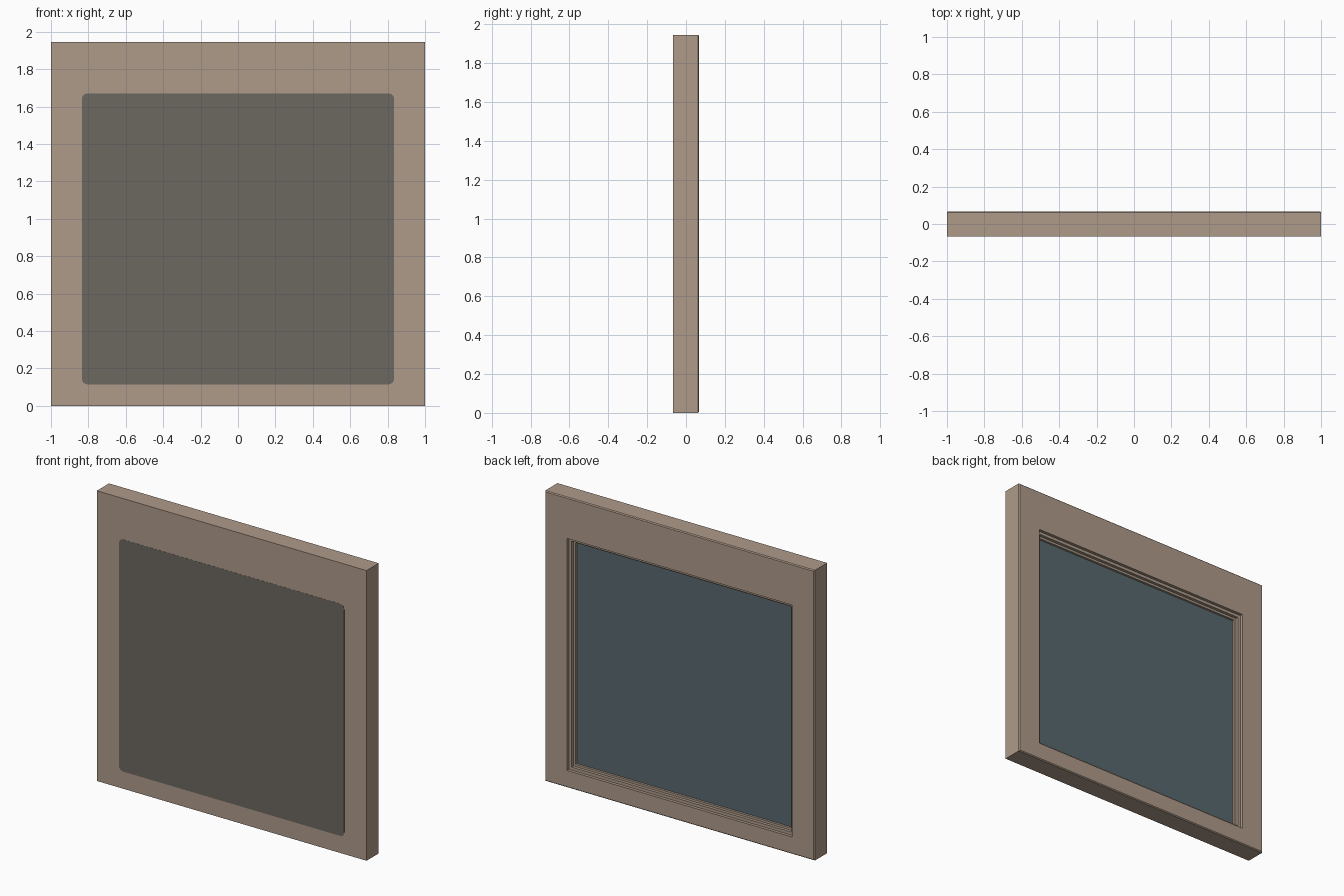
import bpy, bmesh, math

cube = bpy.data.objects.get("Cube")
if cube:
    bpy.data.objects.remove(cube, do_unlink=True)


def material(name, srgb):
    lin = [((c / 255 + 0.055) / 1.055) ** 2.4 for c in srgb] + [1.0]
    m = bpy.data.materials.new(name)
    m.use_nodes = True
    m.diffuse_color = lin
    bsdf = m.node_tree.nodes["Principled BSDF"]
    bsdf.inputs["Base Color"].default_value = lin
    bsdf.inputs["Roughness"].default_value = 0.7
    return m


tan = material("warm tan", (175, 155, 138))
grey = material("dark warm grey", (108, 104, 97))
blue = material("slate blue glass", (88, 104, 111))

H, D = 1.945, 0.068                  # frame height, half depth
OX, Z0, Z1 = 0.835, 0.115, 1.67      # opening half width, bottom, top


def rect(hw, z0, z1, y, r=0.0, steps=6):
    """Closed rectangle in the xz plane, with optional rounded corners."""
    if r == 0:
        return [(-hw, y, z0), (hw, y, z0), (hw, y, z1), (-hw, y, z1)]
    pts = []
    corners = [(-hw + r, z0 + r, 180), (hw - r, z0 + r, 270),
               (hw - r, z1 - r, 0), (-hw + r, z1 - r, 90)]
    for cx, cz, a0 in corners:
        for i in range(steps + 1):
            a = math.radians(a0 + 90 * i / steps)
            pts.append((cx + r * math.cos(a), y, cz + r * math.sin(a)))
    return pts


def loft(name, loops, mat):
    """Bridge successive loops and cap both ends."""
    bm = bmesh.new()
    rings = [[bm.verts.new(p) for p in loop] for loop in loops]
    for a, b in zip(rings, rings[1:]):
        for i in range(len(a)):
            j = (i + 1) % len(a)
            bm.faces.new((a[i], a[j], b[j], b[i]))
    bm.faces.new(rings[0])
    bm.faces.new(rings[-1])
    bmesh.ops.recalc_face_normals(bm, faces=bm.faces)
    me = bpy.data.meshes.new(name)
    bm.to_mesh(me)
    bm.free()
    me.materials.append(mat)
    ob = bpy.data.objects.new(name, me)
    bpy.context.collection.objects.link(ob)
    return ob


def opening(inset, depth):
    return rect(OX - inset, Z0 + inset, Z1 - inset, D - depth)


# Frame: outer block with a fine chamfer at the back and a stepped recess
c = 0.006
FRONT = -D + 0.001
steps = [(0, 0), (0, 0.02), (0.02, 0.02), (0.02, 0.04),
         (0.035, 0.04), (0.035, 0.06)]
loft("frame", [rect(1, 0, H, FRONT),
               rect(1, 0, H, D - c),
               rect(1 - c, c, H - c, D)]
     + [opening(*s) for s in steps], tan)

# Glass pane at the bottom of the recess
loft("glass_pane", [opening(0.035, 0.0605), opening(0.035, 0.055)], blue)

# Rounded front panel, practically flush with the frame
loft("front_panel", [rect(OX, Z0, Z1, -D, 0.03),
                     rect(OX, Z0, Z1, FRONT + 0.002, 0.03)], grey)
